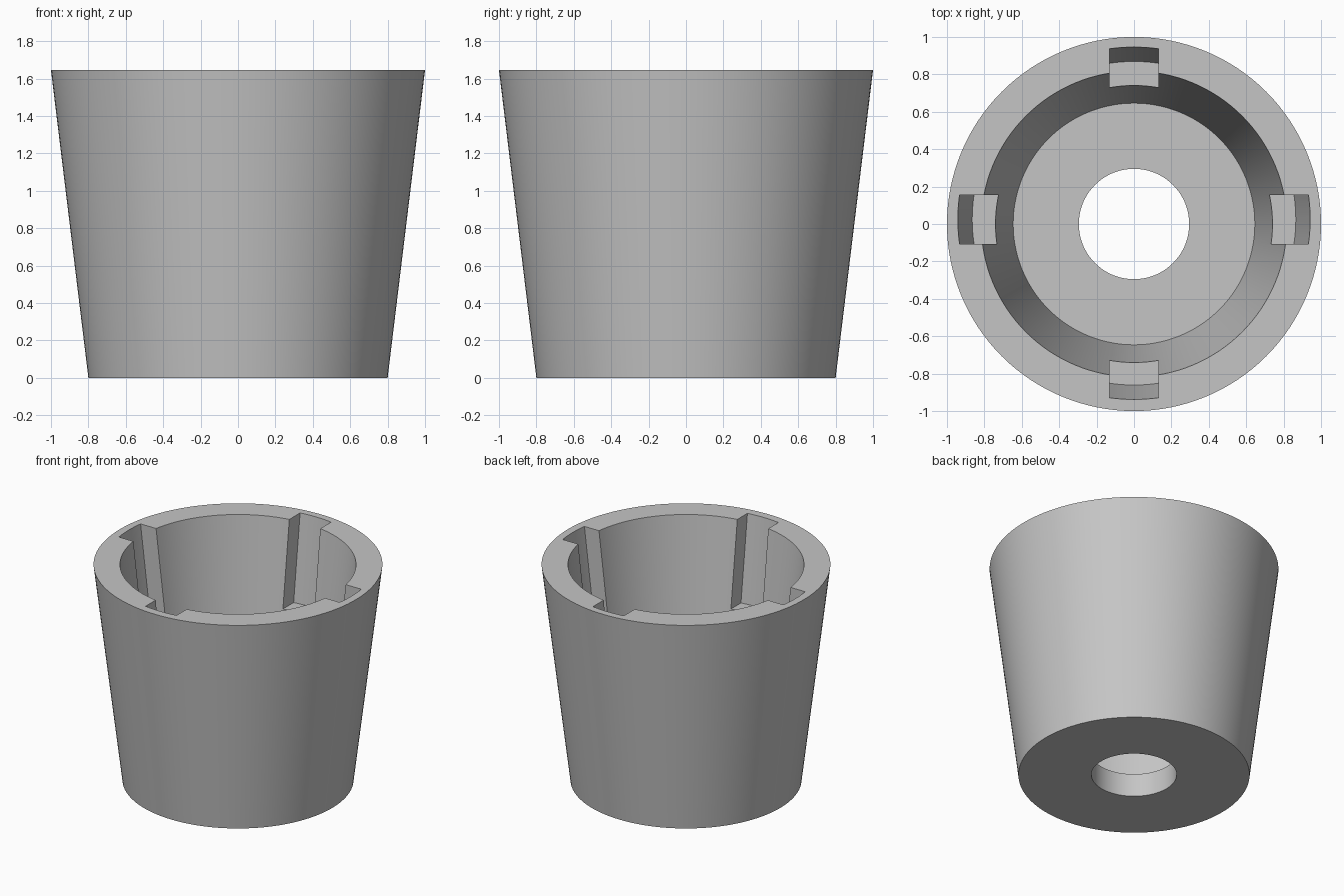
import bpy, bmesh, math
from mathutils import Matrix

cube = bpy.data.objects.get("Cube")
if cube:
    bpy.data.objects.remove(cube, do_unlink=True)

HEIGHT = 1.645
SEGMENTS = 128

grey = bpy.data.materials.new("light_grey")
grey.use_nodes = True
colour = (0.56, 0.56, 0.56, 1)
grey.diffuse_color = colour
grey.node_tree.nodes["Principled BSDF"].inputs["Base Color"].default_value = colour


def finish(name, bm):
    bmesh.ops.recalc_face_normals(bm, faces=bm.faces)
    mesh = bpy.data.meshes.new(name)
    bm.to_mesh(mesh)
    bm.free()
    mesh.materials.append(grey)
    obj = bpy.data.objects.new(name, mesh)
    bpy.context.collection.objects.link(obj)
    return obj


def lathe(name, profile):
    """Revolve a closed (radius, z) profile around the z axis."""
    bm = bmesh.new()
    rings = []
    for i in range(SEGMENTS):
        a = 2 * math.pi * i / SEGMENTS
        rings.append([bm.verts.new((r * math.cos(a), r * math.sin(a), z)) for r, z in profile])
    for i, ring in enumerate(rings):
        following = rings[(i + 1) % SEGMENTS]
        for j in range(len(profile)):
            k = (j + 1) % len(profile)
            bm.faces.new((ring[j], following[j], following[k], ring[k]))
    return finish(name, bm)


def slot_cutter(bm, angle, shift):
    """Straight-sided slot with a curved, sloping back wall."""
    half, steps, inner = 0.131, 10, 0.55
    rings = []
    for z in (0.99, HEIGHT + 0.1):
        radius = 0.865 + 0.077 * (z - 0.99) / (HEIGHT - 0.99)
        points = [(inner, half), (inner, -half)]
        for i in range(steps + 1):
            y = -half + 2 * half * i / steps
            points.append((math.sqrt(radius ** 2 - y ** 2), y))
        rings.append([bm.verts.new((x, y, z)) for x, y in points])
    low, high = rings
    bm.faces.new(low)
    bm.faces.new(high)
    for i in range(len(low)):
        k = (i + 1) % len(low)
        bm.faces.new((low[i], low[k], high[k], high[i]))
    move = Matrix.Translation((0, shift, 0)) @ Matrix.Rotation(angle, 4, "Z")
    bmesh.ops.transform(bm, matrix=move, verts=low + high)


# Tapered cup with a drain hole through its floor
cup = lathe("tapered_cup", [
    (0.295, 0), (0.8, 0), (1.0, HEIGHT),
    (0.817, HEIGHT), (0.646, 0.176), (0.295, 0.176),
])

# Four slots in the rim, ending in ledges
bm = bmesh.new()
for i in range(4):
    slot_cutter(bm, i * math.pi / 2, 0.025 if i % 2 == 0 else 0.004)
cutter = finish("slot_cutters", bm)
cutter.hide_render = True

cut = cup.modifiers.new("slots", "BOOLEAN")
cut.operation = "DIFFERENCE"
cut.solver = "EXACT"
cut.object = cutter

bpy.ops.object.select_all(action="DESELECT")
cup.select_set(True)
bpy.context.view_layer.objects.active = cup
bpy.ops.object.modifier_apply(modifier=cut.name)
bpy.data.objects.remove(cutter, do_unlink=True)
bpy.ops.object.shade_smooth_by_angle(angle=math.radians(30))
